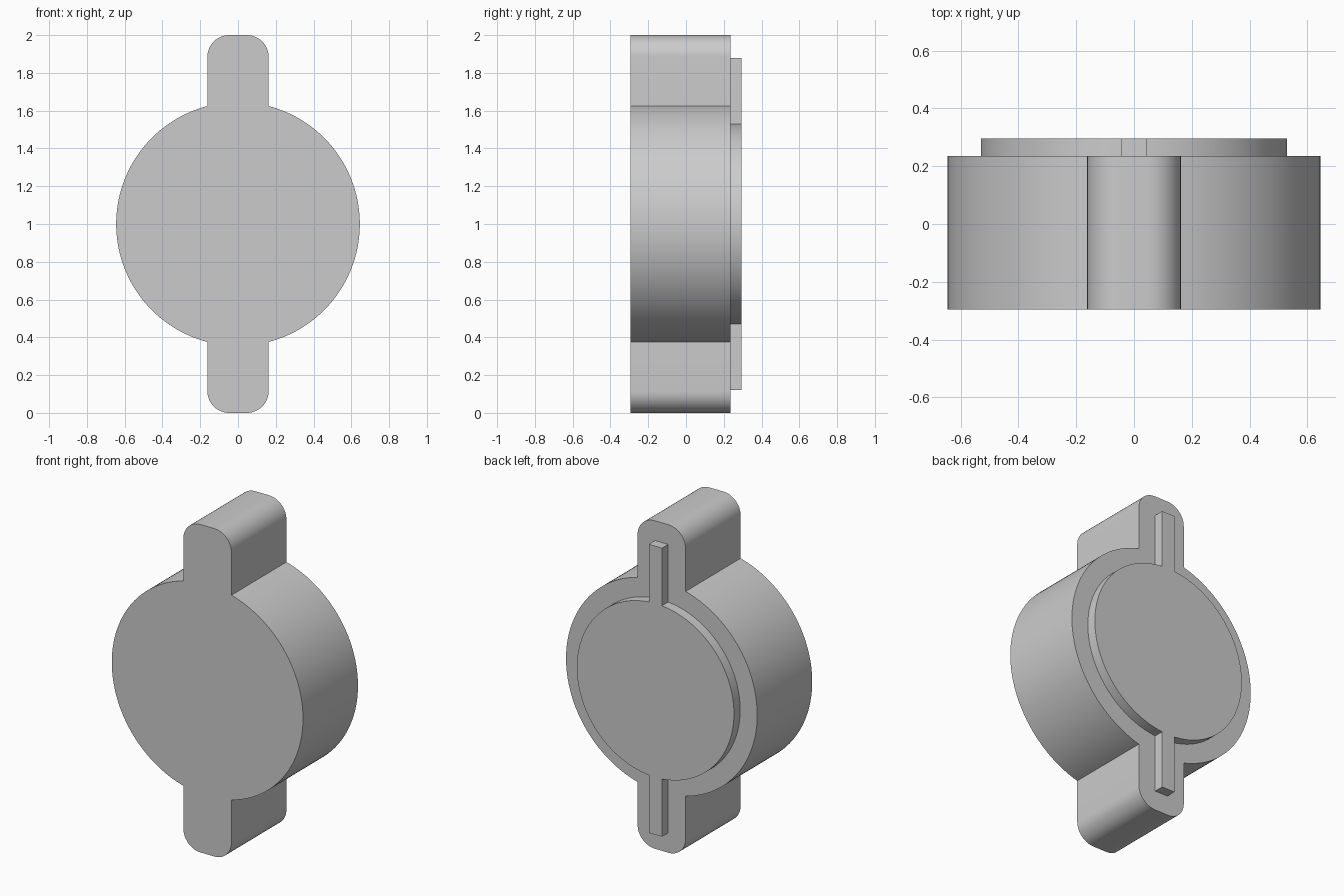
import bpy
import bmesh
from math import sin, cos, asin, pi, radians

CENTRE = 1.0  # height of the disc axis

cube = bpy.data.objects.get("Cube")
if cube:
    bpy.data.objects.remove(cube, do_unlink=True)

grey = bpy.data.materials.new("plain grey")
grey.use_nodes = True
colour = (0.6, 0.6, 0.6, 1)
grey.diffuse_color = colour
grey.node_tree.nodes["Principled BSDF"].inputs["Base Color"].default_value = colour


def tabbed_disc(radius, half_width, reach, corner, steps=32):
    """Closed outline of a disc with a tab above and below."""
    start = asin(half_width / radius)
    # Upper right quarter: tab end, then disc edge down to the side
    quarter = []
    if corner:
        for i in range(13):
            a = pi / 2 * (1 - i / 12)
            quarter.append((half_width - corner + corner * cos(a),
                            reach - corner + corner * sin(a)))
    else:
        quarter.append((half_width, reach))
    for i in range(steps + 1):
        a = start + (pi / 2 - start) * i / steps
        quarter.append((radius * sin(a), radius * cos(a)))
    # Mirror downwards, then to the left
    right = quarter + [(x, -z) for x, z in reversed(quarter[:-1])]
    return right + [(-x, z) for x, z in reversed(right)]


def extrude_outline(name, outline, front, back):
    bm = bmesh.new()
    face = bm.faces.new([bm.verts.new((x, front, z + CENTRE)) for x, z in outline])
    made = bmesh.ops.extrude_face_region(bm, geom=[face], use_keep_orig=True)
    moved = [v for v in made["geom"] if isinstance(v, bmesh.types.BMVert)]
    bmesh.ops.translate(bm, verts=moved, vec=(0, back - front, 0))
    bmesh.ops.recalc_face_normals(bm, faces=bm.faces)
    mesh = bpy.data.meshes.new(name)
    bm.to_mesh(mesh)
    bm.free()
    mesh.materials.append(grey)
    obj = bpy.data.objects.new(name, mesh)
    bpy.context.collection.objects.link(obj)
    bpy.ops.object.select_all(action="DESELECT")
    obj.select_set(True)
    bpy.context.view_layer.objects.active = obj
    bpy.ops.object.shade_smooth_by_angle(angle=radians(30))
    return obj


# Thick body with rounded tabs
extrude_outline("body", tabbed_disc(0.645, 0.162, 1.0, 0.115), -0.295, 0.235)
# Raised disc and narrow ribs on the back
extrude_outline("back_disc_and_ribs", tabbed_disc(0.53, 0.044, 0.88, 0), 0.235, 0.295)
